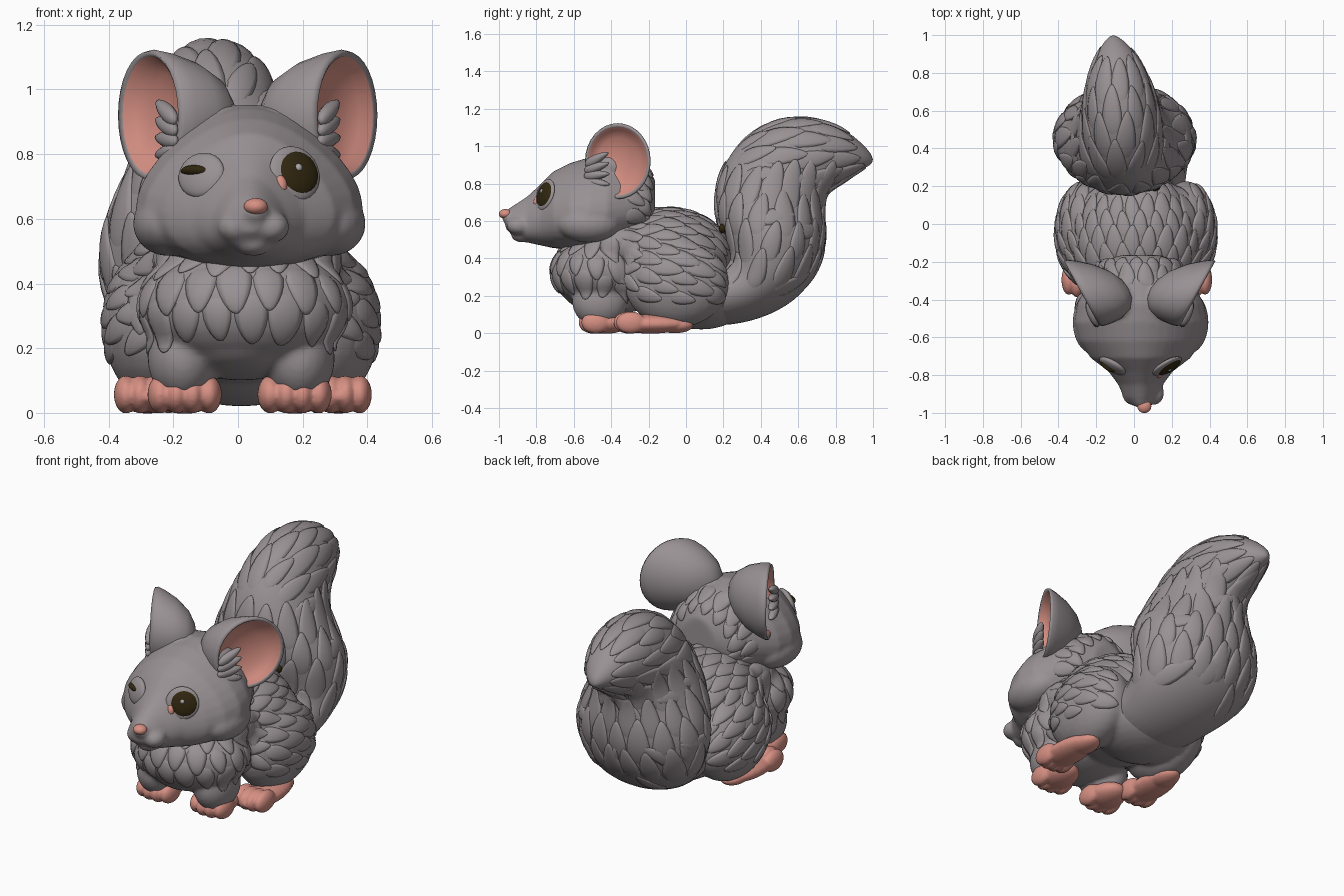
import bpy, bmesh, math, random
from mathutils import Vector, Matrix
from mathutils.bvhtree import BVHTree

random.seed(4)
cube = bpy.data.objects.get("Cube")
if cube:
    bpy.data.objects.remove(cube, do_unlink=True)


def material(name, rgb):
    m = bpy.data.materials.new(name)
    m.use_nodes = True
    m.diffuse_color = (*rgb, 1)
    m.node_tree.nodes["Principled BSDF"].inputs["Base Color"].default_value = (*rgb, 1)
    return m


FUR = material("grey_fur", (0.32, 0.285, 0.295))
SKIN = material("pink_skin", (0.68, 0.28, 0.23))
DARK = material("dark_eye", (0.03, 0.02, 0.005))
GLINT = material("eye_glint", (0.42, 0.38, 0.38))
SEG = 32
TURN = [2 * math.pi * i / SEG for i in range(SEG)]


def to_object(name, bm, *mats):
    bmesh.ops.recalc_face_normals(bm, faces=bm.faces)
    for f in bm.faces:
        f.smooth = True
    me = bpy.data.meshes.new(name)
    bm.to_mesh(me)
    bm.free()
    for m in mats:
        me.materials.append(m)
    ob = bpy.data.objects.new(name, me)
    bpy.context.collection.objects.link(ob)
    return ob


def ball(bm, centre, radii, basis=None):
    rot = basis.to_quaternion() if basis else None
    bmesh.ops.create_uvsphere(bm, u_segments=24, v_segments=16, radius=1,
                              matrix=Matrix.LocRotScale(Vector(centre), rot, Vector(radii)))


def loft(bm, rings, lining=None):
    """Skin a list of point rings; rings from index 'lining' on use slot 1."""
    loops = [[bm.verts.new(p) for p in ring] for ring in rings]
    for j in range(len(loops) - 1):
        for i in range(SEG):
            q = (i + 1) % SEG
            f = bm.faces.new((loops[j][i], loops[j][q], loops[j + 1][q], loops[j + 1][i]))
            f.material_index = 1 if lining and j >= lining else 0
    bm.faces.new(loops[0])
    bm.faces.new(loops[-1]).material_index = 1 if lining else 0


def bake(ob):
    """Replace the mesh with its modified version and return a ray-cast tree."""
    dg = bpy.context.evaluated_depsgraph_get()
    me = bpy.data.meshes.new_from_object(ob.evaluated_get(dg))
    ob.modifiers.clear()
    ob.data = me
    for p in me.polygons:
        p.use_smooth = True
    return BVHTree.FromPolygons([v.co for v in me.vertices], [p.vertices for p in me.polygons])


def blob(name, parts, mat, voxel=0.012, smooth=8, rings=None):
    """Fuse ellipsoids (centre, radii) and an optional loft into one soft skin."""
    bm = bmesh.new()
    for c, r in parts:
        ball(bm, c, r)
    if rings:
        loft(bm, rings)
    ob = to_object(name, bm, mat)
    rm = ob.modifiers.new("fuse", 'REMESH')
    rm.mode, rm.voxel_size = 'VOXEL', voxel
    sm = ob.modifiers.new("soften", 'SMOOTH')
    sm.factor, sm.iterations = 0.5, smooth
    return bake(ob)


def lock(bm, p, n, d, length, width, height, skin=None):
    """One pointed lock of fur; it hugs the skin tree when one is given."""
    side = d.cross(n)
    made = bmesh.ops.create_uvsphere(bm, u_segments=10, v_segments=10, radius=1)
    for v in made["verts"]:
        x, y, t = v.co.x, v.co.y, (v.co.z + 1) / 2
        base, out = p + side * x * width * (1.15 - 0.6 * t) + d * (t - 0.5) * length, n
        if skin:
            base, out, _, _ = skin.find_nearest(base)
            y += t - 0.6
        v.co = base + out * y * height


def fur(name, tree, a, b, rows, count, arc, up, flow, size):
    """Rows of locks around the axis a-b, flowing in one direction."""
    a, b, up, flow = Vector(a), Vector(b), Vector(up), Vector(flow)
    axis = (b - a).normalized()
    up = (up - axis * up.dot(axis)).normalized()
    side = axis.cross(up)
    bm = bmesh.new()
    for r in range(rows):
        centre = a.lerp(b, r / max(1, rows - 1))
        for k in range(count):
            ang = math.radians(arc) * ((k + 0.5 * (r % 2) + 0.25) / count * 2 - 1)
            out = up * math.cos(ang) + side * math.sin(ang)
            hit, n, _, _ = tree.ray_cast(centre + out * 1.5, -out)
            if hit is None:
                continue
            d = flow + Vector([random.uniform(-0.12, 0.12) for _ in range(3)])
            d = (d - n * d.dot(n)).normalized()
            s = random.uniform(0.85, 1.15)
            lock(bm, hit, n, d, size[0] * s, size[1] * s, size[2], tree)
    to_object(name, bm, FUR)


# Body with chest, haunches and front legs
parts = [((.01, -.1, .38), (.36, .36, .29)), ((.02, -.46, .33), (.33, .265, .2)),
         ((.01, .08, .2), (.28, .27, .18)), ((.03, -.36, .48), (.29, .24, .16)),
         ((.01, -.4, .24), (.24, .27, .14))]
for s in (-1, 1):
    parts += [((.01 + s * .26, -.05, .27), (.168, .28, .24)),
              ((.01 + s * .18, -.46, .17), (.11, .15, .14))]
body = blob("body", parts, FUR)
fur("back_fur", body, (.01, -.3, .32), (.01, .17, .3), 6, 15, 110, (0, 0, 1), (0, 1, -.3), (.18, .05, .01))
fur("chest_fur", body, (.015, -.4, .45), (.015, -.43, .25), 3, 11, 115, (0, -1, 0), (0, .05, -1), (.18, .06, .011))

# Head: egg-shaped sections (y, low z, high z, half width), widest at the cheeks
CX = .035
HEAD = [(-.965, .56, .655, .035), (-.92, .515, .685, .085), (-.85, .485, .73, .115), (-.78, .47, .795, .165),
        (-.71, .455, .865, .255), (-.62, .447, .91, .315), (-.52, .445, .94, .34), (-.42, .45, .955, .325),
        (-.3, .5, .935, .26), (-.2, .56, .88, .2), (-.165, .63, .82, .1)]
rings = [[Vector((CX + hw * math.cos(t) * (1 - .28 * math.sin(t)), y,
                  (lo + hi) / 2 + (hi - lo) / 2 * math.sin(t))) for t in TURN] for y, lo, hi, hw in HEAD]
parts = [((.05, -.94, .62), (.045, .045, .04)), ((.047, -.875, .525), (.06, .06, .04))]
for s in (-1, 1):
    parts += [((CX + s * .11, -.4, .89), (.1, .11, .08)),
              ((.048 + s * .052, -.895, .575), (.06, .065, .05)),
              ((CX + s * .25, -.52, .585), (.11, .17, .1))]
head = blob("head", parts, FUR, 0.01, 8, rings)
fur("nape_fur", head, (CX, -.27, .66), (CX, -.21, .66), 2, 12, 140, (0, 0, 1), (0, 1, -.6), (.14, .05, .01))
bm = bmesh.new()
ball(bm, (.055, -.965, .638), (.037, .036, .026))
to_object("nose", bm, SKIN)


# Eyes: one open, one winking, each a stack of thin lenses on the face
def eye(label, s, x, z, pieces):
    hit, n, _, _ = head.ray_cast(Vector((x, -3, z)), Vector((0, 1, 0)))
    n = (n + Vector((s * .45, -.88, .12))).normalized()
    side = Vector((0, 0, 1)).cross(n).normalized()
    up = n.cross(side)
    basis = Matrix((side, up, n)).transposed()
    for name, across, rise, radii, mat in pieces:
        bm = bmesh.new()
        ball(bm, hit + side * across + up * rise, radii, basis)
        to_object(label + "_" + name, bm, mat)


eye("left", 1, .175, .74, [("eyeball", 0, 0, (.088, .088, .022), FUR),
                           ("eye_corner", -.058, -.036, (.022, .034, .024), SKIN),
                           ("pupil", .006, 0, (.076, .076, .03), DARK),
                           ("eye_glint", .002, .012, (.02, .02, .036), GLINT)])
eye("right", -1, -.113, .735, [("eyeball", 0, 0, (.08, .072, .026), FUR),
                               ("eye_slit", -.016, .01, (.056, .02, .038), DARK)])

# Ears: leaning cups with a pink lining; rings are (depth, scale)
CUP = [(-.22, .05), (-.21, .3), (-.175, .58), (-.11, .82), (-.04, .96), (-.005, 1), (.012, .97),
       (.005, .9), (-.025, .82), (-.05, .62), (-.07, .3), (-.072, .03)]
for s, label in ((1, "left"), (-1, "right")):
    n = Vector((s * .88, -.48, 0)).normalized()
    u = Vector((s * .48, .88, 0)).normalized()
    w = Vector((0, 0, 1))
    centre = Vector((.03 + s * .295, -.365, .92))
    bm = bmesh.new()
    loft(bm, [[centre + (n + u * .45) * depth + (u * .2 * math.cos(t) + w * .203 * math.sin(t)) * k
               for t in TURN] for depth, k in CUP], lining=7)
    to_object(label + "_ear", bm, FUR, SKIN)
    bm = bmesh.new()
    for i in range(5):
        d = (u + w * (-.3 + .2 * i) - n * .1).normalized()
        nn = (n - d * n.dot(d)).normalized()
        lock(bm, centre - u * .12 + n * .015 + w * (-.16 + .043 * i), nn, d, .15, .03, .025)
    to_object(label + "_ear_tufts", bm, FUR)

# Paws: a pad or long sole with rounded toes
for s, label in ((1, "left"), (-1, "right")):
    fx, hx = .005 + s * .17, .015 + s * .295
    front = [((fx, -.43, .055), (.1, .13, .058))]
    front += [((fx + o, -.505 + abs(o) * .3, .057), (.04, .078, .059)) for o in (-.075, -.025, .025, .075)]
    blob(label + "_front_paw", front, SKIN, 0.008, 2)
    hind = [((hx, -.19, .05), (.095, .2, .052)), ((hx - s * .01, -.06, .042), (.07, .1, .042))]
    hind += [((hx + o, -.315 + abs(o) * .3, .057), (.038, .08, .059)) for o in (-.066, -.022, .022, .066)]
    blob(label + "_hind_paw", hind, SKIN, 0.008, 2)

# Tail: rings given by front edge (y, z), back edge (y, z), x centre and half width
TAIL = [(.02, .36, .05, .03, .01, .26), (.2, .38, .3, .045, .0, .27), (.24, .42, .5, .115, -.03, .33),
        (.2, .5, .66, .235, -.05, .37), (.17, .58, .745, .43, -.05, .383), (.15, .68, .745, .57, -.05, .35),
        (.165, .83, .735, .66, -.06, .28), (.255, 1.0, .745, .73, -.065, .225), (.415, 1.125, .77, .765, -.07, .205),
        (.6, 1.17, .83, .8, -.08, .18), (.8, 1.125, .9, .85, -.09, .13), (.93, 1.03, .97, .89, -.1, .07),
        (1, .95, 1, .91, -.11, .015)]
rings = []
for y0, z0, y1, z1, x, hw in TAIL:
    a, b = Vector((x, y0, z0)), Vector((x, y1, z1))
    rings.append([(a + b) / 2 + (b - a) / 2 * math.cos(t) + Vector((hw * math.sin(t), 0, 0)) for t in TURN])
bm = bmesh.new()
loft(bm, rings)
ob = to_object("tail", bm, FUR)
ob.modifiers.new("round", 'SUBSURF').levels = 2
tail = bake(ob)
fur("tail_side_fur", tail, (-.05, .46, .34), (-.05, .46, .78), 4, 15, 180, (0, 1, 0), (0, .2, 1), (.28, .07, .011))
fur("tail_tip_fur", tail, (-.07, .38, .85), (-.1, .8, .97), 4, 11, 180, (0, 0, 1), (-.05, 1, .1), (.28, .06, .009))

# Small dark spot where the tail meets the back
bm = bmesh.new()
ball(bm, (.11, .195, .56), (.03, .02, .025))
to_object("back_spot", bm, DARK)
